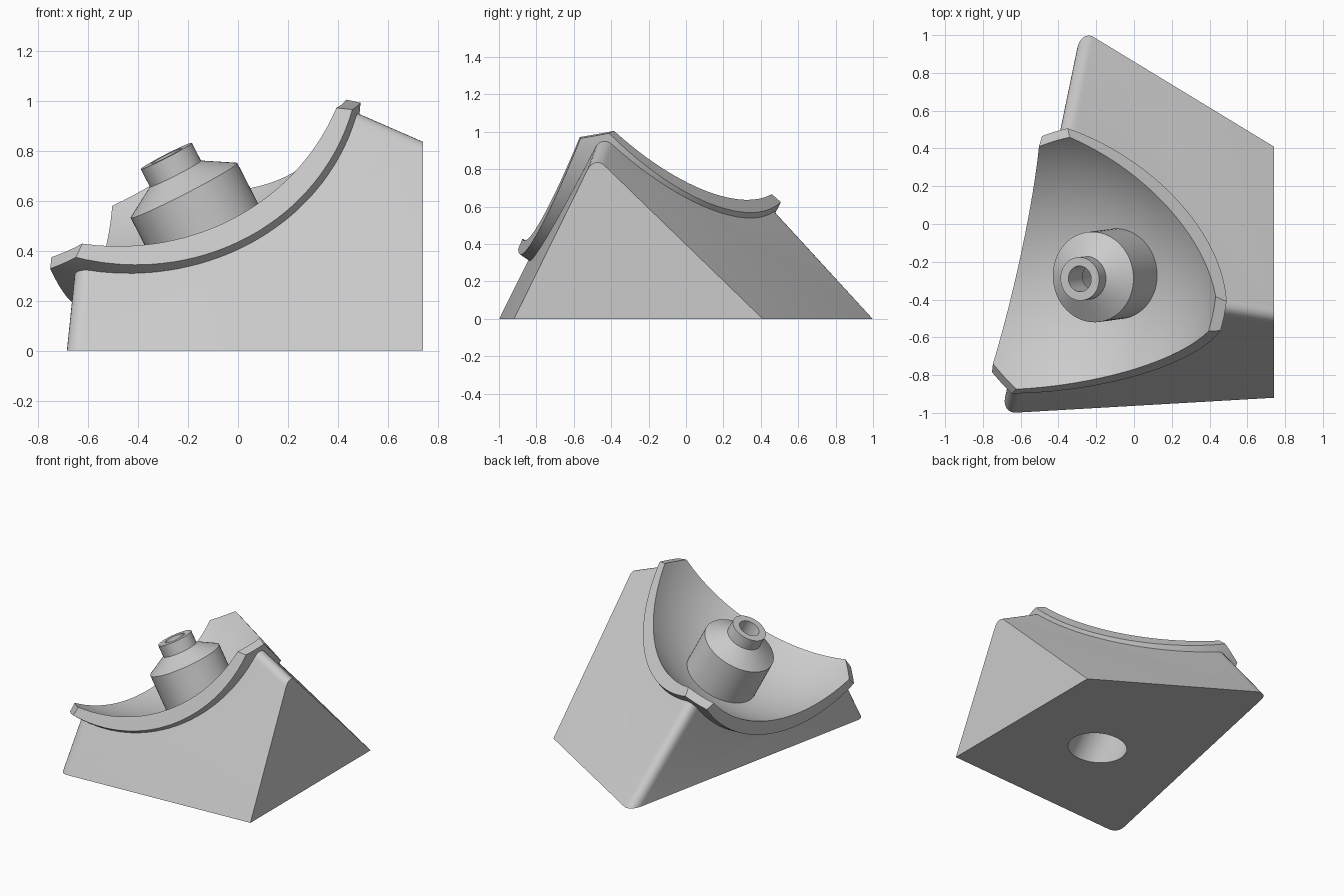
import bpy, bmesh, math
from mathutils import Vector, Matrix
from mathutils.geometry import intersect_line_plane

cube = bpy.data.objects.get("Cube")
if cube:
    bpy.data.objects.remove(cube, do_unlink=True)

# One plain material
grey = bpy.data.materials.new("light grey")
grey.use_nodes = True
grey.diffuse_color = (0.6, 0.6, 0.6, 1)
grey.node_tree.nodes["Principled BSDF"].inputs["Base Color"].default_value = (0.6, 0.6, 0.6, 1)

# Dish frame: centre of the sphere, tilted axis, and three corner directions
centre = Vector((-0.467, -0.315, 1.13))
axis = Vector((-0.456, -0.062, 0.888)).normalized()
first = Vector((0.867, -0.26, 0.427))
first = (first - axis * first.dot(axis)).normalized()
corners = [Matrix.Rotation(math.radians(120 * i), 3, axis) @ first for i in range(3)]
frame = Matrix.Translation(centre) @ axis.to_track_quat('Z', 'Y').to_matrix().to_4x4()


def make(name, bm):
    bmesh.ops.recalc_face_normals(bm, faces=bm.faces)
    mesh = bpy.data.meshes.new(name)
    bm.to_mesh(mesh)
    bm.free()
    ob = bpy.data.objects.new(name, mesh)
    bpy.context.collection.objects.link(ob)
    mesh.materials.append(grey)
    return ob


def ball(name, radius, lift=0):
    bm = bmesh.new()
    bmesh.ops.create_uvsphere(bm, u_segments=96, v_segments=64, radius=radius,
                              matrix=frame @ Matrix.Translation((0, 0, lift)))
    return make(name, bm)


def lathe(name, profile, steps=64):
    # Spin a closed (radius, height) outline around the tilted axis
    bm = bmesh.new()
    rings = []
    for i in range(steps):
        a = math.tau * i / steps
        rings.append([bm.verts.new(frame @ Vector((r * math.cos(a), r * math.sin(a), h)))
                      for r, h in profile])
    n = len(profile)
    for i in range(steps):
        p, q = rings[i], rings[(i + 1) % steps]
        for j in range(n):
            k = (j + 1) % n
            bm.faces.new((p[j], q[j], q[k], p[k]))
    return make(name, bm)


def cut(ob, tool, operation='DIFFERENCE'):
    bpy.context.view_layer.objects.active = ob
    mod = ob.modifiers.new("cut", 'BOOLEAN')
    mod.operation = operation
    mod.solver = 'EXACT'
    mod.object = tool
    bpy.ops.object.modifier_apply(modifier=mod.name)
    bpy.data.objects.remove(tool, do_unlink=True)


def bore():
    bm = bmesh.new()
    bmesh.ops.create_cone(bm, cap_ends=True, segments=64, radius1=0.18, radius2=0.18, depth=1.4,
                          matrix=frame @ Matrix.Translation((0, 0, -1.4)))
    return make("bore_cutter", bm)


# Wedge body: sloped walls that meet at an apex, which the dish cuts away
a = Vector((-0.70, -1.003, 0))
b = Vector((0.74, -0.92, 0))
c = Vector((0.74, 0.41, 0))
d = Vector((-0.28, 1.03, 0))
t = Vector((0.74, -0.49, 0.872))
front = (b - a).cross(t - a)
back = (d - c).cross(t - c)
left = (d - a).cross(Vector((0, 0, 1)))
apex = intersect_line_plane(t, t + front.cross(back), a, left)
bm = bmesh.new()
va, vb, vc, vd, vt, vx = [bm.verts.new(p) for p in (a, b, c, d, t, apex)]
for face in ((va, vb, vc, vd), (va, vb, vt, vx), (vb, vc, vt), (vc, vd, vx, vt), (vd, va, vx)):
    bm.faces.new(face)
bmesh.ops.recalc_face_normals(bm, faces=bm.faces)
bmesh.ops.bevel(bm, geom=[e for e in bm.edges if vx in e.verts], offset=0.075,
                offset_type='OFFSET', segments=8, profile=0.5, affect='EDGES')
body = make("wedge_body", bm)
cut(body, ball("body_cutter", 0.94))
cut(body, bore())

# Dish: curved shell trimmed to a three-sided outline with clipped corners
bm = bmesh.new()
bmesh.ops.create_cube(bm, size=4, matrix=Matrix.Translation(centre))
planes = []
for corner in corners:
    wall = (0.32 * axis - 0.947 * corner).normalized()
    planes.append((centre + wall * 0.265, wall))
    planes.append((centre, 0.82 * axis + 0.57 * corner))
for point, normal in planes:
    geom = bm.verts[:] + bm.edges[:] + bm.faces[:]
    res = bmesh.ops.bisect_plane(bm, geom=geom, plane_co=point, plane_no=normal, clear_outer=True)
    rim = [e for e in res['geom_cut'] if isinstance(e, bmesh.types.BMEdge)]
    bmesh.ops.contextual_create(bm, geom=rim)
dish = make("dish", bm)
cut(dish, ball("shell_cutter", 0.972), 'INTERSECT')
cut(dish, ball("dish_cutter", 1.004, lift=0.15))
cut(dish, bore())

# Stepped nozzle in the middle of the dish, hollow from below
nozzle = lathe("nozzle", [(0.068, -0.395), (0.115, -0.395), (0.115, -0.475), (0.24, -0.55),
                          (0.24, -0.98), (0.18, -0.98), (0.18, -0.65), (0.068, -0.56)])

for ob in (body, dish, nozzle):
    bpy.ops.object.select_all(action='DESELECT')
    ob.select_set(True)
    bpy.context.view_layer.objects.active = ob
    bpy.ops.object.shade_smooth_by_angle(angle=math.radians(28))
